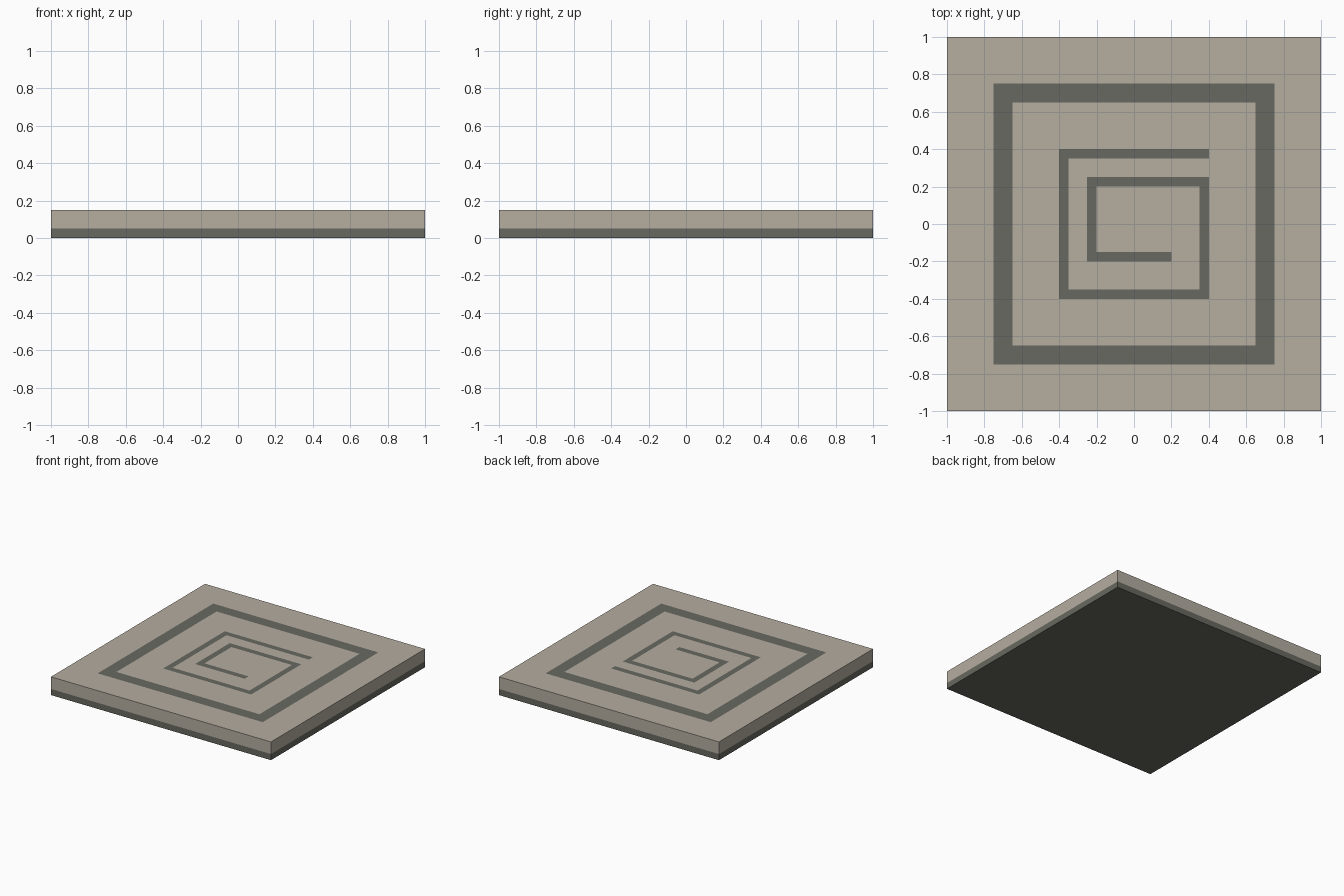
import bpy, bmesh
from mathutils import Vector

if "Cube" in bpy.data.objects:
    bpy.data.objects.remove(bpy.data.objects["Cube"])


def material(name, rgb):
    m = bpy.data.materials.new(name)
    m.diffuse_color = (*rgb, 1)
    m.use_nodes = True
    m.node_tree.nodes["Principled BSDF"].inputs["Base Color"].default_value = m.diffuse_color
    return m


stone = material("light stone", (0.462, 0.418, 0.352))
dark = material("dark stone", (0.136, 0.141, 0.117))


def slab(name, z0, z1, mats):
    bm = bmesh.new()
    bmesh.ops.create_cube(bm, size=1)
    bmesh.ops.scale(bm, vec=(2, 2, z1 - z0), verts=bm.verts)
    bmesh.ops.translate(bm, vec=(0, 0, (z0 + z1) / 2), verts=bm.verts)
    me = bpy.data.meshes.new(name)
    ob = bpy.data.objects.new(name, me)
    bpy.context.collection.objects.link(ob)
    for m in mats:
        me.materials.append(m)
    return ob, bm


# Dark base layer
base, bm = slab("base_layer", 0, 0.05, [dark])
bm.to_mesh(base.data)
bm.free()

# Spiral bars as x0, x1, y0, y1
bars = [
    (-0.40, 0.40, 0.35, 0.40),
    (-0.40, -0.35, -0.40, 0.40),
    (-0.40, 0.40, -0.40, -0.35),
    (0.35, 0.40, -0.40, 0.25),
    (-0.25, 0.40, 0.20, 0.25),
    (-0.25, -0.20, -0.20, 0.25),
    (-0.25, 0.20, -0.20, -0.15),
]
RING_IN, RING_OUT = 0.65, 0.75


def is_inlay(x, y):
    if RING_IN < max(abs(x), abs(y)) < RING_OUT:
        return True
    return any(a < x < b and c < y < d for a, b, c, d in bars)


# Light top layer, cut along every pattern edge, pattern faces dark
top, bm = slab("patterned_top_layer", 0.05, 0.15, [stone, dark])
ring = {-RING_OUT, -RING_IN, RING_IN, RING_OUT}
cuts = (ring | {v for b in bars for v in b[:2]},
        ring | {v for b in bars for v in b[2:]})
for axis, values in enumerate(cuts):
    normal = Vector((axis == 0, axis == 1, 0))
    for v in sorted(values):
        bmesh.ops.bisect_plane(bm, geom=bm.verts[:] + bm.edges[:] + bm.faces[:],
                               plane_co=normal * v, plane_no=normal)
bm.normal_update()
for f in bm.faces:
    c = f.calc_center_median()
    if f.normal.z > 0.9 and is_inlay(c.x, c.y):
        f.material_index = 1
bm.to_mesh(top.data)
bm.free()
